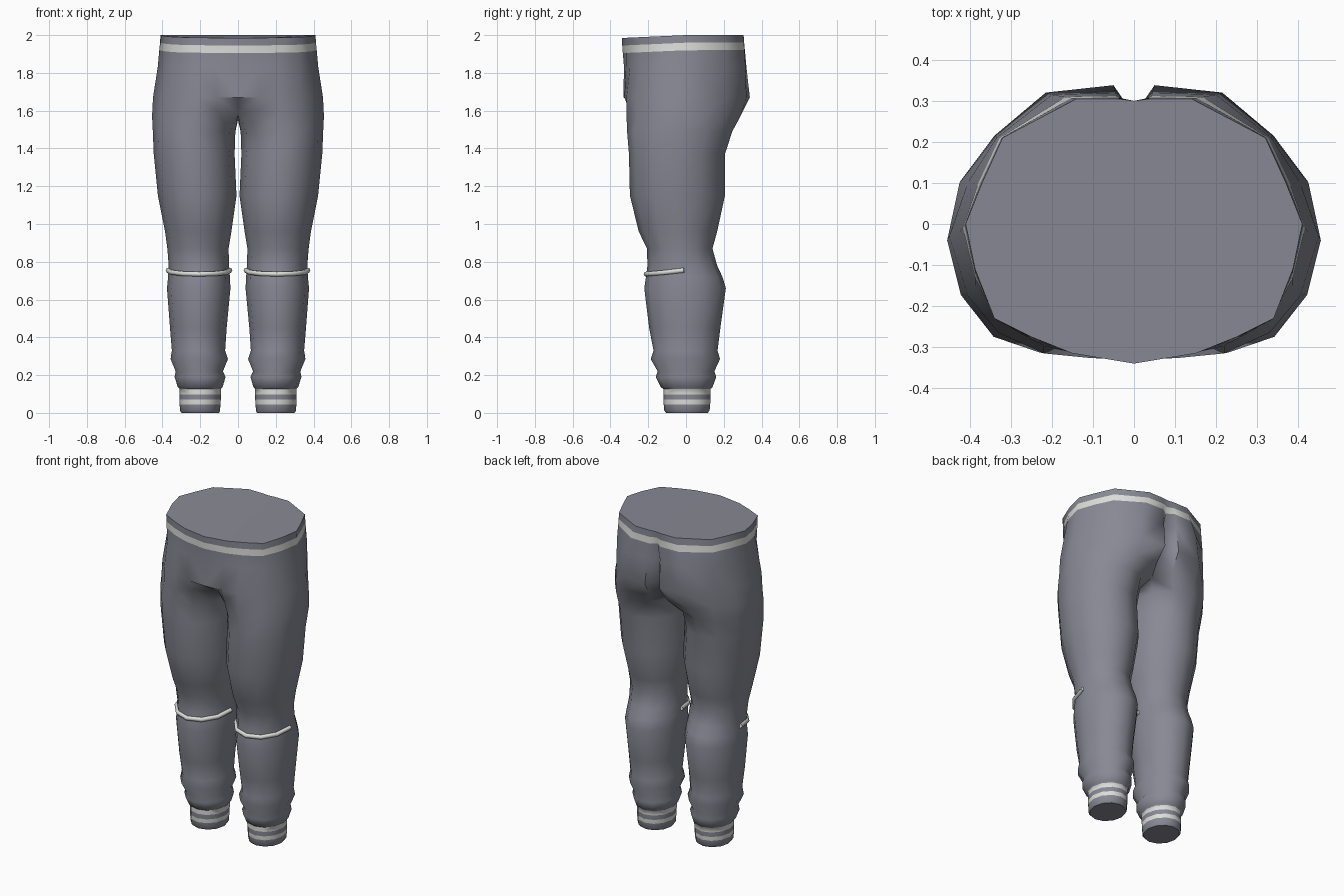
import bpy, bmesh, math
from mathutils import Vector

if "Cube" in bpy.data.objects:
    bpy.data.objects.remove(bpy.data.objects["Cube"])


def material(name, rgb):
    m = bpy.data.materials.new(name)
    m.diffuse_color = (*rgb, 1)
    m.use_nodes = True
    m.node_tree.nodes["Principled BSDF"].inputs["Base Color"].default_value = m.diffuse_color
    return m


GREY = material("grey fabric", (0.245, 0.25, 0.295))
PALE = material("pale trim", (0.72, 0.72, 0.69))

N = 12  # sides of each leg; point 0 faces outward, 3 back, 6 inward, 9 front


def leg_point(xin, xout, yf, yb, i):
    a = 2 * math.pi * i / N
    return ((xin + xout) / 2 + (xout - xin) / 2 * math.cos(a),
            (yf + yb) / 2 + (yb - yf) / 2 * math.sin(a))


# leg sections: height, inner x, outer x, front y, back y
LEG = [
    (0.000, .100, .300, -.105, .115), (0.012, .095, .307, -.115, .125),
    (0.045, .093, .309, -.118, .128), (0.070, .091, .310, -.120, .130),
    (0.098, .090, .310, -.120, .130), (0.127, .090, .310, -.120, .130),
    (0.135, .082, .318, -.132, .140), (0.190, .066, .336, -.160, .160),
    (0.220, .080, .330, -.150, .150), (0.285, .053, .357, -.187, .180),
    (0.330, .068, .350, -.172, .167), (0.450, .060, .360, -.195, .182),
    (0.660, .040, .376, -.221, .211), (0.720, .043, .370, -.212, .193),
    (0.780, .047, .367, -.204, .165), (0.870, .050, .374, -.207, .140),
    (0.960, .035, .386, -.250, .165), (1.150, .008, .424, -.297, .206),
    (1.370, .018, .446, -.302, .206), (1.490, .014, .451, -.312, .245),
]

# crotch section, where the leg meets the middle line
CROTCH = [(.455, -.04, 1.57), (.425, .10, 1.57), (.34, .215, 1.57), (.21, .288, 1.57),
          (.06, .27, 1.57), (0, .16, 1.55), (0, 0, 1.55), (0, -.20, 1.585),
          (.11, -.30, 1.60), (.22, -.315, 1.58), (.335, -.26, 1.57), (.415, -.17, 1.57)]

# hip sections from front middle round the side to back middle
HIP = [(0, -.332), (.11, -.326), (.22, -.315), (.33, -.265), (.405, -.175), (.45, -.03),
       (.405, .10), (.335, .215), (.215, .32), (.05, .338), (0, .235)]
SEAT = [(0, -.328), (.12, -.318), (.22, -.297), (.325, -.24), (.385, -.16), (.425, -.02),
        (.39, .10), (.335, .21), (.20, .315), (.045, .32), (0, .265)]
WAIST = [(0, -.34), (.15, -.315), (.25, -.275), (.34, -.23), (.387, -.11), (.41, 0),
         (.37, .10), (.32, .21), (.14, .305), (.04, .305), (0, .30)]
ORDER = [7, 8, 9, 10, 11, 0, 1, 2, 3, 4, 5]


def build_trousers():
    bm = bmesh.new()
    prev = None
    # leg with striped cuff
    for k, (z, *size) in enumerate(LEG):
        ring = [bm.verts.new((*leg_point(*size, i), z)) for i in range(N)]
        if prev is None:
            bm.faces.new(ring)
        else:
            for i in range(N):
                j = (i + 1) % N
                f = bm.faces.new((prev[i], prev[j], ring[j], ring[i]))
                f.material_index = 1 if k in (3, 5) else 0
        prev = ring
    ring = [bm.verts.new(p) for p in CROTCH]
    for i in range(N):
        j = (i + 1) % N
        bm.faces.new((prev[i], prev[j], ring[j], ring[i]))
    # hips and waistband, open along the middle line
    prev = [ring[i] for i in ORDER]
    levels = [(HIP, HIP, 0, 1.67), (SEAT, SEAT, 0, 1.83), (SEAT, WAIST, .55, 1.92),
              (SEAT, WAIST, .8, 1.96), (WAIST, WAIST, 0, 2.0)]
    for k, (a, b, t, z) in enumerate(levels):
        ring = []
        for p, q in zip(a, b):
            co = Vector(p).lerp(Vector(q), t)
            dip = 0.045 * min(0, co.y) if z > 1.9 else 0
            ring.append(bm.verts.new((co.x, co.y, z + dip)))
        for i in range(len(ring) - 1):
            f = bm.faces.new((prev[i], prev[i + 1], ring[i + 1], ring[i]))
            f.material_index = 1 if k == 3 else 0
        prev = ring
    bm.faces.new(prev)  # waist cap
    bmesh.ops.recalc_face_normals(bm, faces=bm.faces)
    me = bpy.data.meshes.new("trousers")
    bm.to_mesh(me)
    bm.free()
    me.materials.append(GREY)
    me.materials.append(PALE)
    ob = bpy.data.objects.new("trousers", me)
    bpy.context.collection.objects.link(ob)
    mod = ob.modifiers.new("mirror", 'MIRROR')
    mod.merge_threshold = 0.0005
    bpy.context.view_layer.objects.active = ob
    ob.select_set(True)
    bpy.ops.object.shade_smooth_by_angle(angle=math.radians(50))
    ob.select_set(False)


def build_knee_piping(name, side):
    # thin roll around the front half of the knee, lifting toward its ends
    cu = bpy.data.curves.new(name, 'CURVE')
    cu.dimensions = '3D'
    cu.bevel_depth = 0.014
    cu.bevel_resolution = 1
    cu.use_fill_caps = True
    sp = cu.splines.new('POLY')
    sp.points.add(6)
    for n, i in enumerate(range(6, 13)):
        x, y = leg_point(.043, .370, -.211, .19, i)
        z = 0.735 + 0.02 * (abs(n - 3) / 3) ** 2
        sp.points[n].co = (side * x, y, z, 1)
    cu.materials.append(PALE)
    ob = bpy.data.objects.new(name, cu)
    bpy.context.collection.objects.link(ob)


build_trousers()
build_knee_piping("right_knee_piping", 1)
build_knee_piping("left_knee_piping", -1)
